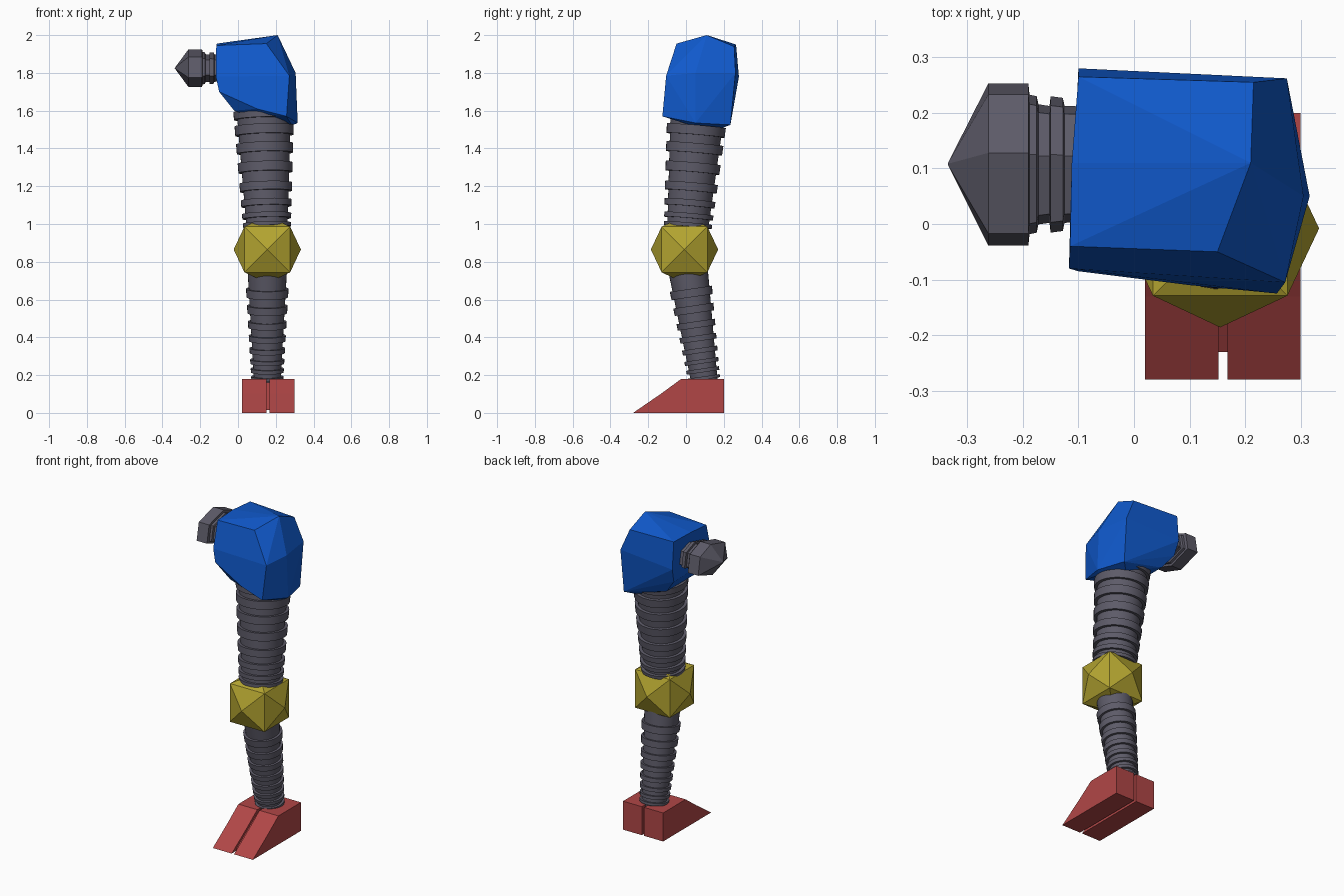
import bpy, bmesh, math
from mathutils import Vector, Matrix

if "Cube" in bpy.data.objects:
    bpy.data.objects.remove(bpy.data.objects["Cube"])


def material(name, rgb):
    m = bpy.data.materials.new(name)
    m.use_nodes = True
    m.diffuse_color = (*rgb, 1)
    m.node_tree.nodes["Principled BSDF"].inputs["Base Color"].default_value = (*rgb, 1)
    return m


BLUE = material("blue", (0.005, 0.1, 0.6))
GREY = material("dark grey", (0.11, 0.105, 0.14))
YELLOW = material("olive yellow", (0.45, 0.37, 0.03))
RED = material("brick red", (0.44, 0.062, 0.062))


def finish(name, bm, mat, smooth=False):
    bmesh.ops.recalc_face_normals(bm, faces=bm.faces)
    me = bpy.data.meshes.new(name)
    bm.to_mesh(me)
    bm.free()
    me.materials.append(mat)
    ob = bpy.data.objects.new(name, me)
    bpy.context.collection.objects.link(ob)
    if smooth:
        bpy.ops.object.select_all(action="DESELECT")
        ob.select_set(True)
        bpy.context.view_layer.objects.active = ob
        bpy.ops.object.shade_smooth_by_angle(angle=math.radians(35))
    return ob


def skin(bm, loops):
    """Bridge equal vertex loops and close both ends."""
    rings = [[bm.verts.new(p) for p in loop] for loop in loops]
    n = len(rings[0])
    for a, b in zip(rings, rings[1:]):
        for i in range(n):
            j = (i + 1) % n
            bm.faces.new((a[i], a[j], b[j], b[i]))
    bm.faces.new(rings[0])
    bm.faces.new(rings[-1])


def ribbed_limb(name, bottom, top, r_bottom, r_top, ribs, lip, sides=32):
    """Tapered tube along a leaning axis, with square ribs at given heights."""
    bottom, top = Vector(bottom), Vector(top)
    axis = top - bottom
    tilt = axis.to_track_quat("Z", "Y").to_matrix()

    def loop(t, extra):
        r = r_bottom + (r_top - r_bottom) * t + extra
        centre = bottom + axis * t
        return [centre + tilt @ Vector((r * math.cos(a), r * math.sin(a), 0))
                for a in (2 * math.pi * i / sides for i in range(sides))]

    loops = [loop(0, 0)]
    for z, half in ribs:
        lo = (z - half - bottom.z) / axis.z
        hi = (z + half - bottom.z) / axis.z
        loops += [loop(lo, 0), loop(lo, lip), loop(hi, lip), loop(hi, 0)]
    loops.append(loop(1, 0))
    bm = bmesh.new()
    skin(bm, loops)
    return finish(name, bm, GREY, smooth=True)


# Foot: two wedge halves with a recessed web in the slot
def wedge(name, x0, x1, profile):
    bm = bmesh.new()
    skin(bm, [[(x, y, z) for y, z in profile] for x in (x0, x1)])
    finish(name, bm, RED)


foot_profile = [(-0.28, 0), (0.2, 0), (0.2, 0.18), (-0.025, 0.18), (-0.13, 0.103)]
web_profile = [(-0.23, 0.015), (0.18, 0.015), (0.18, 0.16), (-0.02, 0.16)]
wedge("foot_right_half", 0.02, 0.152, foot_profile)
wedge("foot_left_half", 0.168, 0.3, foot_profile)
wedge("foot_web", 0.15, 0.17, web_profile)

# Shin and thigh: ribs widen and spread out toward the top
shin_ribs = [(0.185, 0.008), (0.225, 0.01), (0.272, 0.011), (0.33, 0.013),
             (0.395, 0.015), (0.467, 0.017), (0.548, 0.02), (0.635, 0.022)]
thigh_ribs = [(0.995, 0.01), (1.042, 0.013), (1.11, 0.017), (1.195, 0.022),
              (1.298, 0.025), (1.4, 0.025), (1.495, 0.025), (1.575, 0.02)]
ribbed_limb("shin", (0.155, 0.1, 0.15), (0.155, 0.005, 0.8), 0.069, 0.107, shin_ribs, 0.014)
ribbed_limb("thigh", (0.155, 0.005, 0.93), (0.135, 0.065, 1.64), 0.106, 0.146, thigh_ribs, 0.018)

# Knee: cube with a low pyramid on every face
bm = bmesh.new()
bmesh.ops.create_cube(bm, size=0.242, matrix=Matrix.Translation((0.155, -0.008, 0.865)))
for face in bm.faces[:]:
    normal = face.normal.copy()
    apex = bmesh.ops.poke(bm, faces=[face])["verts"][0]
    apex.co += normal * 0.057
finish("knee", bm, YELLOW)

# Hip cover: faceted convex shell
hip_points = [
    # inner side
    (-0.115, -0.04, 1.945), (-0.117, -0.08, 1.78), (-0.1, -0.085, 1.7),
    (-0.112, 0.11, 1.955), (-0.1, 0.265, 1.95), (-0.1, 0.28, 1.78), (-0.09, 0.25, 1.69),
    # crown
    (0.15, -0.05, 1.955), (0.21, 0.11, 2.0), (0.215, 0.255, 1.94),
    # outer side
    (0.272, -0.105, 1.785), (0.305, 0.05, 1.8), (0.275, 0.262, 1.8),
    # lower rim
    (0.257, -0.125, 1.57), (0.316, 0.05, 1.535), (0.27, 0.235, 1.525),
    (0.1, -0.11, 1.61), (-0.02, -0.05, 1.6), (-0.02, 0.22, 1.6),
    (0.285, 0.03, 1.522), (0.22, 0.19, 1.508),
]
bm = bmesh.new()
for p in hip_points:
    bm.verts.new(p)
hull = bmesh.ops.convex_hull(bm, input=bm.verts[:])
loose = set(hull["geom_interior"]) | set(hull["geom_unused"])
bmesh.ops.delete(bm, geom=[g for g in loose if isinstance(g, bmesh.types.BMVert)], context="VERTS")
bmesh.ops.dissolve_limit(bm, angle_limit=math.radians(5), verts=bm.verts[:], edges=bm.edges[:])
finish("hip_cover", bm, BLUE)

# Hip joint: stepped six-sided plug with a pointed end, lying along x
section = [(0.02, 0.1), (0.125, 0.06), (0.145, -0.05), (0, -0.1), (-0.147, -0.05), (-0.125, 0.06)]
steps = [(-0.335, 0.01), (-0.262, 1), (-0.19, 1), (-0.188, 0.86), (-0.175, 0.84),
         (-0.172, 0.74), (-0.152, 0.72), (-0.15, 0.84), (-0.128, 0.82), (-0.125, 0.72), (-0.02, 0.7)]
bm = bmesh.new()
skin(bm, [[(x, 0.108 + y * s, 1.825 + z * s) for y, z in section] for x, s in steps])
finish("hip_joint", bm, GREY)
